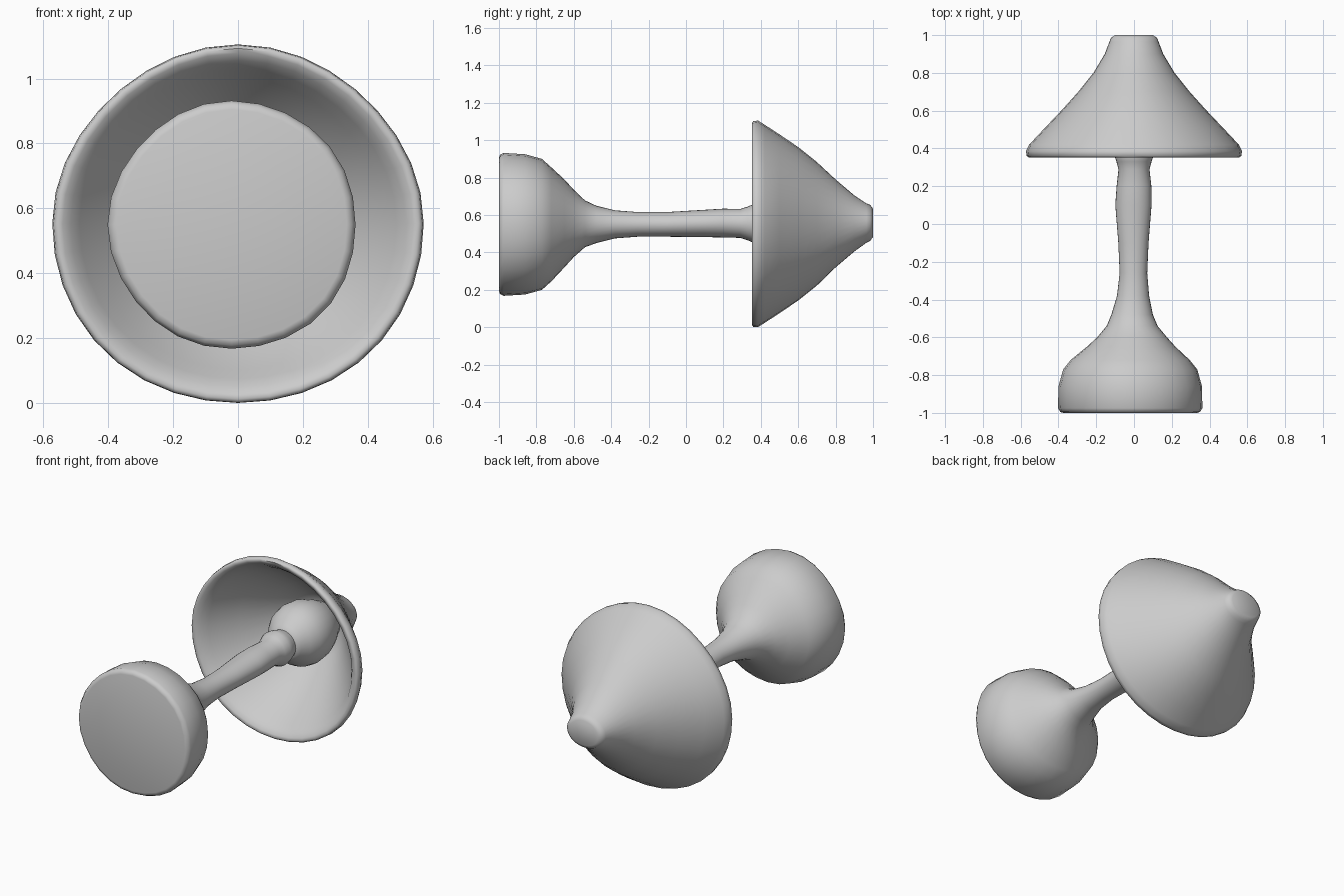
import bpy, bmesh, math

grey = bpy.data.materials.new("plain grey")
grey.diffuse_color = (0.6, 0.6, 0.6, 1)


def loft(name, rows, sides=32, floor=None, warp=None):
    """Rings along y; each row is (y, x radius, z radius, centre x, centre z)."""
    bm = bmesh.new()
    rings = []
    for y, rx, rz, cx, cz in rows:
        ring = []
        for i in range(sides):
            a = 2 * math.pi * i / sides
            k = warp(a, y) if warp else 1
            z = cz + k * rz * math.sin(a)
            if floor is not None:
                z = max(z, floor)
            ring.append(bm.verts.new((cx + k * rx * math.cos(a), y, z)))
        rings.append(ring)
    for a, b in zip(rings, rings[1:]):
        for i in range(sides):
            j = (i + 1) % sides
            bm.faces.new((a[i], a[j], b[j], b[i]))
    bm.faces.new(rings[0])
    bm.faces.new(rings[-1])
    bmesh.ops.recalc_face_normals(bm, faces=bm.faces)
    mesh = bpy.data.meshes.new(name)
    bm.to_mesh(mesh)
    bm.free()
    mesh.materials.append(grey)
    obj = bpy.data.objects.new(name, mesh)
    bpy.context.collection.objects.link(obj)
    bpy.context.view_layer.objects.active = obj
    obj.select_set(True)
    bpy.ops.object.shade_smooth_by_angle(angle=math.radians(60))
    obj.select_set(False)
    return obj


def base_warp(a, y):
    """Slight hand-made bulge of the base, fading into the stem."""
    fade = min(1, max(0, (-0.5 - y) / 0.25))
    return 1 + 0.025 * fade * math.cos(a + 0.4) * math.sin(2 * a) ** 2


def shade_warp(a, y):
    """Slightly flatter upper shoulders and fuller lower ones."""
    amount = -0.02 if math.sin(a) > 0 else 0.012
    return 1 + amount * math.sin(2 * a) ** 2


# Bell-shaped base running into a slim stem
loft("base_and_stem", [
    (-1.00, 0.355, 0.355, -0.02, 0.55),
    (-0.995, 0.37, 0.372, -0.02, 0.55),
    (-0.975, 0.382, 0.382, -0.02, 0.55),
    (-0.86, 0.38, 0.375, -0.02, 0.55),
    (-0.77, 0.355, 0.35, -0.02, 0.55),
    (-0.72, 0.315, 0.305, -0.02, 0.55),
    (-0.65, 0.235, 0.235, -0.015, 0.555),
    (-0.60, 0.185, 0.18, -0.01, 0.555),
    (-0.54, 0.135, 0.125, -0.01, 0.553),
    (-0.48, 0.11, 0.10, -0.01, 0.55),
    (-0.38, 0.085, 0.075, -0.005, 0.55),
    (-0.26, 0.073, 0.066, -0.003, 0.55),
    (-0.10, 0.08, 0.066, -0.003, 0.55),
    (0.10, 0.096, 0.073, -0.003, 0.555),
    (0.20, 0.092, 0.077, 0.0, 0.557),
    (0.29, 0.082, 0.077, 0.0, 0.555),
    (0.33, 0.093, 0.09, 0.0, 0.555),
    (0.365, 0.105, 0.105, 0.0, 0.555),
    (0.40, 0.10, 0.10, 0.0, 0.555),
    (0.45, 0.085, 0.085, 0.0, 0.555),
], sides=28, warp=base_warp)

# Rounded bulb between the stem and the top of the shade
loft("bulb", [(y, r, r, 0, 0.555) for y, r in (
    (0.43, 0.085), (0.46, 0.11), (0.50, 0.147), (0.55, 0.175), (0.61, 0.187),
    (0.68, 0.18), (0.74, 0.16), (0.80, 0.13), (0.86, 0.10))], sides=28)

# Conical shade: inner wall, thick rolled rim, outer wall, blunt tip
loft("shade", [
    (0.82, 0.12, 0.13, 0, 0.555),
    (0.77, 0.18, 0.195, 0, 0.555),
    (0.68, 0.262, 0.285, 0, 0.553),
    (0.55, 0.375, 0.39, 0, 0.553),
    (0.46, 0.452, 0.45, 0, 0.553),
    (0.41, 0.488, 0.478, 0, 0.553),
    (0.375, 0.515, 0.503, 0, 0.553),
    (0.357, 0.54, 0.525, 0, 0.553),
    (0.352, 0.555, 0.54, 0, 0.553),
    (0.360, 0.568, 0.55, 0, 0.552),
    (0.385, 0.572, 0.552, 0, 0.553),
    (0.42, 0.555, 0.53, 0, 0.553),
    (0.50, 0.48, 0.478, 0, 0.553),
    (0.60, 0.385, 0.41, 0, 0.553),
    (0.70, 0.295, 0.33, 0, 0.553),
    (0.80, 0.215, 0.235, 0, 0.555),
    (0.90, 0.155, 0.15, 0, 0.555),
    (0.965, 0.13, 0.105, 0, 0.557),
    (0.985, 0.122, 0.096, 0, 0.558),
    (1.00, 0.10, 0.075, 0, 0.558),
], sides=36, floor=0.0, warp=shade_warp)
